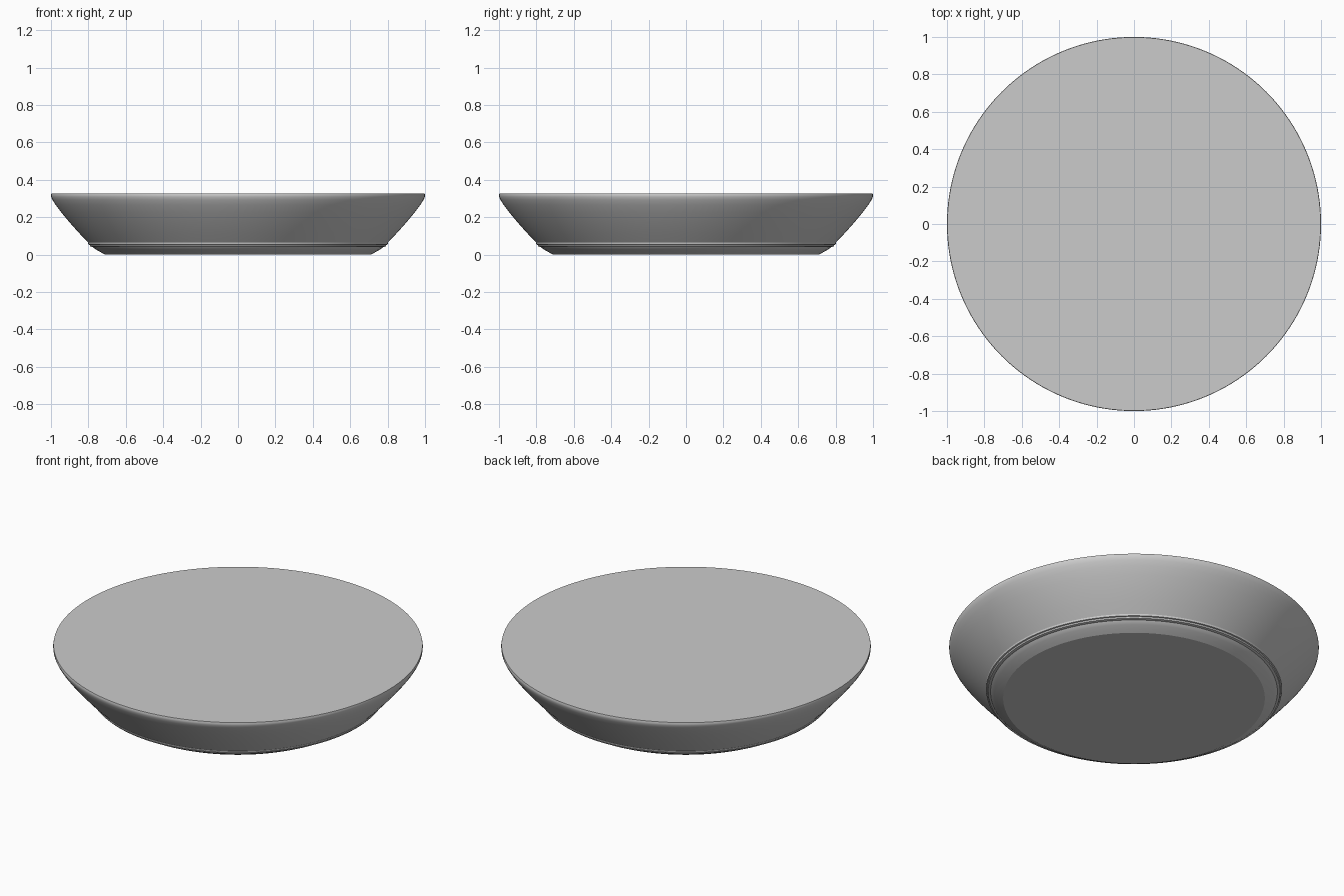
import bpy
import bmesh
import math

cube = bpy.data.objects.get("Cube")
if cube:
    bpy.data.objects.remove(cube, do_unlink=True)

SIDES = 160


def lathe(name, profile):
    """Spin a (radius, height) profile around z; flat discs close both ends."""
    bm = bmesh.new()
    rings = []
    for r, z in profile:
        rings.append([bm.verts.new((r * math.cos(math.tau * i / SIDES),
                                    r * math.sin(math.tau * i / SIDES), z))
                      for i in range(SIDES)])
    for low, high in zip(rings, rings[1:]):
        for i in range(SIDES):
            j = (i + 1) % SIDES
            bm.faces.new((low[i], low[j], high[j], high[i]))
    bm.faces.new(rings[0][::-1])
    bm.faces.new(rings[-1])
    mesh = bpy.data.meshes.new(name)
    bm.to_mesh(mesh)
    bm.free()
    obj = bpy.data.objects.new(name, mesh)
    bpy.context.collection.objects.link(obj)
    bpy.ops.object.select_all(action='DESELECT')
    obj.select_set(True)
    bpy.context.view_layer.objects.active = obj
    bpy.ops.object.shade_smooth_by_angle(angle=math.radians(25))
    return obj


# Rounded foot under the dish
lathe("foot", [
    (0.708, 0.0), (0.73, 0.011), (0.755, 0.025), (0.772, 0.036), (0.78, 0.046),
])

# Narrow stepped band between foot and wall
lathe("band", [
    (0.78, 0.041), (0.79, 0.044), (0.793, 0.052),
    (0.80, 0.054), (0.802, 0.064),
])

# Convex flaring wall with a soft rim and a flat top
lathe("dish", [
    (0.798, 0.062), (0.85, 0.116), (0.90, 0.172), (0.945, 0.226), (0.975, 0.266),
    (0.992, 0.293), (0.999, 0.309), (1.0, 0.318), (0.998, 0.327),
])
